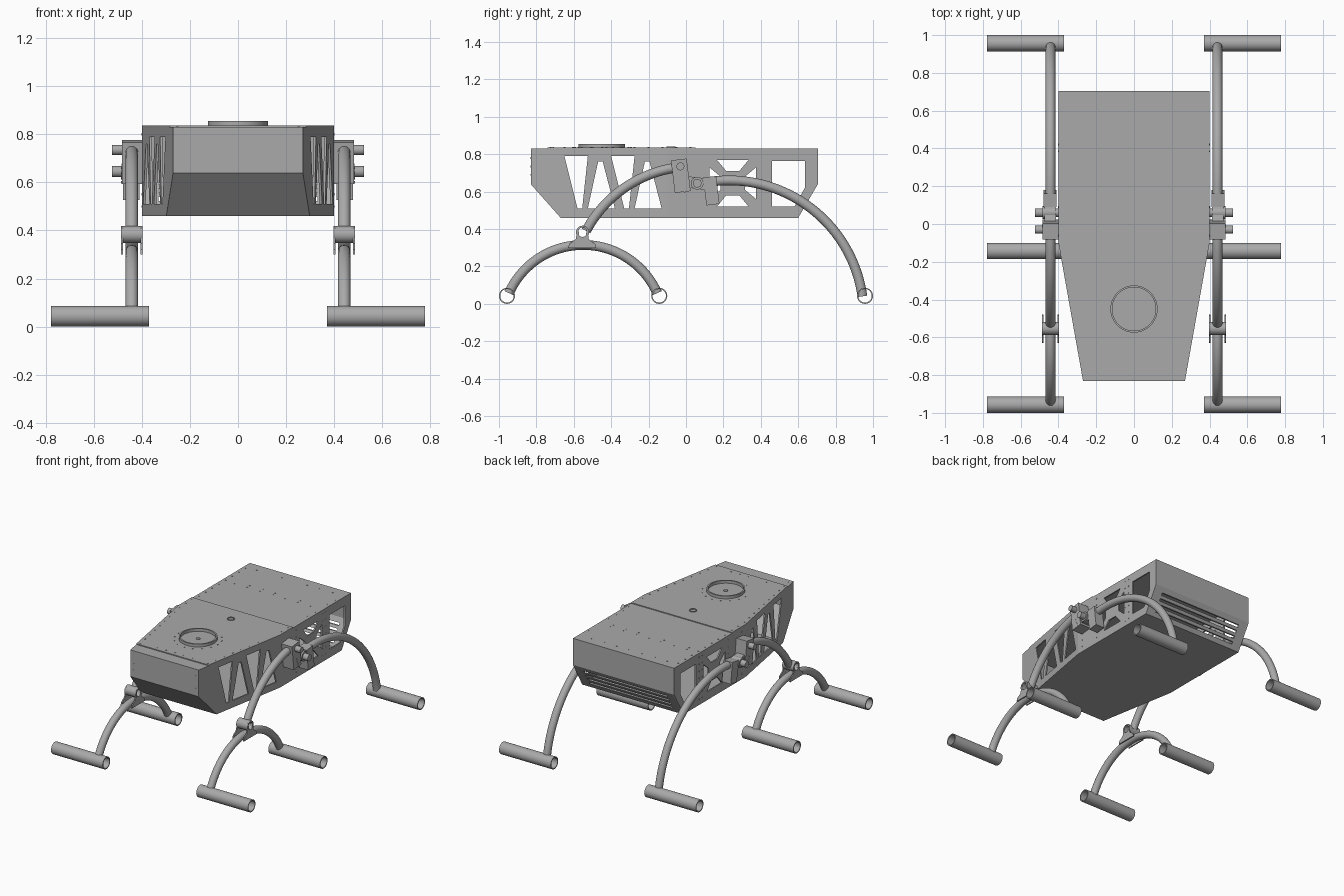
import bpy, bmesh
from math import radians, cos, sin, pi
from mathutils import Matrix, Vector

cube = bpy.data.objects.get("Cube")
if cube:
    bpy.data.objects.remove(cube)

grey = bpy.data.materials.new("plain_grey")
grey.use_nodes = True
tone = (0.4, 0.4, 0.4, 1)
grey.diffuse_color = tone
shader = next(n for n in grey.node_tree.nodes if n.type == "BSDF_PRINCIPLED")
shader.inputs["Base Color"].default_value = tone
shader.inputs["Roughness"].default_value = 0.6


def finish(name, bm):
    bmesh.ops.remove_doubles(bm, verts=bm.verts, dist=1e-5)
    bmesh.ops.recalc_face_normals(bm, faces=bm.faces)
    me = bpy.data.meshes.new(name)
    bm.to_mesh(me)
    bm.free()
    me.materials.append(grey)
    me.shade_smooth()
    me.set_sharp_from_angle(angle=radians(35))
    ob = bpy.data.objects.new(name, me)
    bpy.context.scene.collection.objects.link(ob)
    return ob


def plate(name, outline, place, thick=0.01, holes=()):
    """Flat sheet with cut-outs; place(u, v, depth) puts it in space."""
    bm = bmesh.new()
    for loop in [outline, *holes]:
        vs = [bm.verts.new((u, v, 0)) for u, v in loop]
        for a, b in zip(vs, vs[1:] + vs[:1]):
            bm.edges.new((a, b))
    bmesh.ops.triangle_fill(bm, edges=bm.edges[:], use_beauty=True, normal=(0, 0, 1))
    base = bm.faces[:]
    ext = bmesh.ops.duplicate(bm, geom=base)["geom"]
    top = [g for g in ext if isinstance(g, bmesh.types.BMVert)]
    bmesh.ops.translate(bm, verts=top, vec=(0, 0, thick))
    rims = [e for e in bm.edges if len(e.link_faces) == 1]
    bmesh.ops.bridge_loops(bm, edges=rims) if not holes else wall(bm, rims, thick)
    for v in bm.verts:
        v.co = Vector(place(*v.co))
    return finish(name, bm)


def wall(bm, rims, thick):
    """Close the outer edge and every cut-out edge between both skins."""
    def key(v):
        return (round(v.co.x, 5), round(v.co.y, 5))
    upper = {key(v): v for v in bm.verts if v.co.z > thick / 2}
    for e in rims:
        a, b = e.verts
        if a.co.z < thick / 2 and b.co.z < thick / 2:
            bm.faces.new((a, b, upper[key(b)], upper[key(a)]))


def tube(name, centre, r, length, inner=0, axis="X", seg=32):
    bm = bmesh.new()
    h = length / 2
    if inner:
        vs = [bm.verts.new((a, 0, b)) for a, b in ((r, -h), (r, h), (inner, h), (inner, -h))]
        es = [bm.edges.new((vs[i], vs[i - 1])) for i in range(4)]
        bmesh.ops.spin(bm, geom=vs + es, cent=(0, 0, 0), axis=(0, 0, 1),
                       angle=2 * pi, steps=seg, use_duplicate=False)
    else:
        bmesh.ops.create_cone(bm, cap_ends=True, segments=seg, radius1=r, radius2=r, depth=length)
    if axis != "Z":
        bm.transform(Matrix.Rotation(pi / 2, 4, "Y" if axis == "X" else "X"))
    bm.transform(Matrix.Translation(centre))
    return finish(name, bm)


def arc_tube(name, x, cy, cz, radius, start, end, r=0.026):
    bm = bmesh.new()
    bmesh.ops.create_circle(bm, segments=20, radius=r)
    bm.transform(Matrix.Translation((x, cy, cz)) @ Matrix.Rotation(radians(start), 4, "X")
                 @ Matrix.Translation((0, radius, 0)))
    bmesh.ops.spin(bm, geom=bm.verts[:] + bm.edges[:], cent=(x, cy, cz), axis=(1, 0, 0),
                   angle=radians(end - start), steps=36)
    return finish(name, bm)


def block(name, centre, size, tilt=0):
    bm = bmesh.new()
    bmesh.ops.create_cube(bm, size=1)
    bm.transform(Matrix.Translation(centre) @ Matrix.Rotation(radians(tilt), 4, "X")
                 @ Matrix.Diagonal((*size, 1)))
    return finish(name, bm)


def rivets(name, points, axis):
    """Many tiny round heads in one object."""
    bm = bmesh.new()
    turn = {"X": Matrix.Rotation(pi / 2, 4, "Y"), "Y": Matrix.Rotation(pi / 2, 4, "X"),
            "Z": Matrix.Identity(4)}[axis]
    for p in points:
        bmesh.ops.create_cone(bm, cap_ends=True, segments=8, radius1=0.005, radius2=0.005,
                              depth=0.004, matrix=Matrix.Translation(p) @ turn)
    return finish(name, bm)


# Body dimensions
W, NOSE, BEND = 0.40, 0.27, -0.10
FRONT, BACK, TOP, MID, LOW = -0.83, 0.705, 0.83, 0.64, 0.46
TOE, HEEL = -0.67, 0.60


def half_width(y):
    return W if y > BEND else W + (y - BEND) * (W - NOSE) / (BEND - FRONT)


def deck(y0, y1):
    ys = [y0, BEND, y1]
    return [(half_width(y), y) for y in ys] + [(-half_width(y), y) for y in reversed(ys)]


def rect(x, y0, y1):
    return [(-x, y0), (x, y0), (x, y1), (-x, y1)]


# Deck, floor and raised lid
plate("top_deck", deck(FRONT, BACK), lambda u, v, d: (u, v, TOP - d))
plate("floor", deck(TOE, HEEL), lambda u, v, d: (u, v, LOW + d))
plate("front_lid", deck(-0.74, 0.05), lambda u, v, d: (u, v, TOP + d), 0.006)

# Nose and tail panels
plate("nose_panel", rect(NOSE, MID, TOP), lambda u, v, d: (u, FRONT + d, v))
plate("nose_slope", rect(1, 0, 1), lambda u, v, d: (
    u * half_width(FRONT + (TOE - FRONT) * (1 - v)), TOE + (FRONT - TOE) * v + d,
    LOW + (MID - LOW) * v))
plate("tail_panel", rect(W, MID, TOP), lambda u, v, d: (u, BACK - d, v))
slots = [rect(0.33, t, t + 0.09) for t in (0.16, 0.35, 0.54, 0.73)]
plate("tail_slope", rect(W, 0, 1), lambda u, v, d: (
    u, HEEL + (BACK - HEEL) * v - d, LOW + (MID - LOW) * v), holes=slots)

# Turret ring and centre fittings on the lid
tube("turret_ring", (0, -0.45, 0.843), 0.125, 0.026, 0.115, "Z", 48)
tube("turret_pin", (0, -0.45, 0.837), 0.014, 0.008, 0, "Z")
tube("lid_fitting", (0, -0.08, 0.838), 0.025, 0.006, 0.019, "Z")

# Side panel cut-outs: a zigzag truss in front, a crossed frame and a window behind
truss = []
for y in (-0.585, -0.335):
    truss.append([(y - 0.065, 0.79), (y + 0.06, 0.79), (y + 0.03, 0.51), (y + 0.005, 0.51)])
    truss.append([(y + 0.115, 0.76), (y + 0.14, 0.76), (y + 0.205, 0.51), (y + 0.06, 0.51)])
cross = []
for k in range(4):
    a = k * pi / 2
    tri = [(-0.085, 0.125), (0.085, 0.125), (0.035, 0.065), (-0.035, 0.065)]
    cross.append([(0.25 + u * cos(a) - v * sin(a), 0.645 + u * sin(a) + v * cos(a)) for u, v in tri])
window = [(0.46, 0.52), (0.58, 0.52), (0.635, 0.62), (0.635, 0.765), (0.46, 0.765)]
front_side = [(BEND, LOW), (BEND, TOP), (FRONT, TOP), (FRONT, MID), (TOE, LOW)]
rear_side = [(BEND, LOW), (HEEL, LOW), (BACK, MID), (BACK, TOP), (BEND, TOP)]

for s, side in ((1, "left_"), (-1, "right_")):
    plate(side + "front_side", front_side,
          lambda u, v, d: (s * (half_width(u) - d), u, v), holes=truss)
    plate(side + "rear_side", rear_side,
          lambda u, v, d: (s * (W - d), u, v), holes=cross + [window])
    rivets(side + "side_rivets", [(s * W, y, 0.5 + 0.05 * i) for y in (-0.06, 0.09, 0.385, 0.42)
                                  for i in range(7)], "X")

    # Suspension arms
    x = s * 0.442
    arc_tube(side + "rear_arm", x, 0.23, -0.06, 0.72, 8, 97)
    arc_tube(side + "front_arm", x, 0.04, 0.085, 0.65, 98, 152)
    arc_tube(side + "rocker_arm", x, -0.55, -0.119, 0.434, 24, 156)

    # Rocker pivot with its two cheek plates
    tube(side + "rocker_pivot", (x, -0.553, 0.383), 0.035, 0.09, 0.025)
    cheek = [(-0.63, 0.30), (-0.48, 0.30), (-0.485, 0.32), (-0.52, 0.345), (-0.53, 0.41),
             (-0.535, 0.362), (-0.553, 0.353), (-0.571, 0.362), (-0.576, 0.41),
             (-0.59, 0.345), (-0.625, 0.32)]
    for i, px in enumerate((0.397, 0.479)):
        plate(f"{side}rocker_cheek_{i + 1}", cheek, lambda u, v, d: (s * (px + d), u, v), 0.008)

    # Shoulder brackets, link and pins
    block(side + "front_bracket", (s * 0.441, -0.028, 0.685), (0.085, 0.085, 0.175), 7)
    block(side + "rear_bracket", (s * 0.444, 0.135, 0.605), (0.07, 0.07, 0.15), 7)
    block(side + "shoulder_link", (s * 0.444, 0.06, 0.645), (0.06, 0.1, 0.06), -8)
    tube(side + "upper_pin", (s * 0.4625, -0.03, 0.735), 0.021, 0.125)
    tube(side + "lower_pin", (s * 0.4625, 0.06, 0.645), 0.023, 0.125)
    tube(side + "lower_collar", (s * 0.45, 0.06, 0.645), 0.034, 0.07)
    rivets(side + "bracket_rivets", [(s * 0.484, -0.025 + 0.006 * i, 0.66 - 0.02 * i)
                                     for i in range(4)], "X")

    # Hollow feet
    for name, y in (("front", -0.957), ("middle", -0.143), ("rear", 0.957)):
        tube(f"{side}{name}_foot", (s * 0.574, y, 0.043), 0.043, 0.408, 0.036)

# Rivet rows on the deck, lid and nose
edge = [(s * (half_width(y) - 0.022), y, TOP + (0.006 if -0.74 < y < 0.05 else 0))
        for s in (1, -1) for y in [-0.8 + 0.075 * i for i in range(20)]]
rows = [(x * 0.1, y, TOP) for y in (0.39, 0.42, 0.64) for x in range(-3, 4)]
nose_row = [(x * 0.07, -0.71, TOP + 0.006) for x in range(-2, 3)]
halo = [(0.155 * cos(a * pi / 8), -0.45 + 0.155 * sin(a * pi / 8), TOP + 0.006) for a in range(16)]
rivets("deck_rivets", edge + rows + nose_row + halo, "Z")
rivets("nose_rivets", [(s * 0.245, FRONT, z) for s in (1, -1) for z in (0.69, 0.735, 0.78)], "Y")
